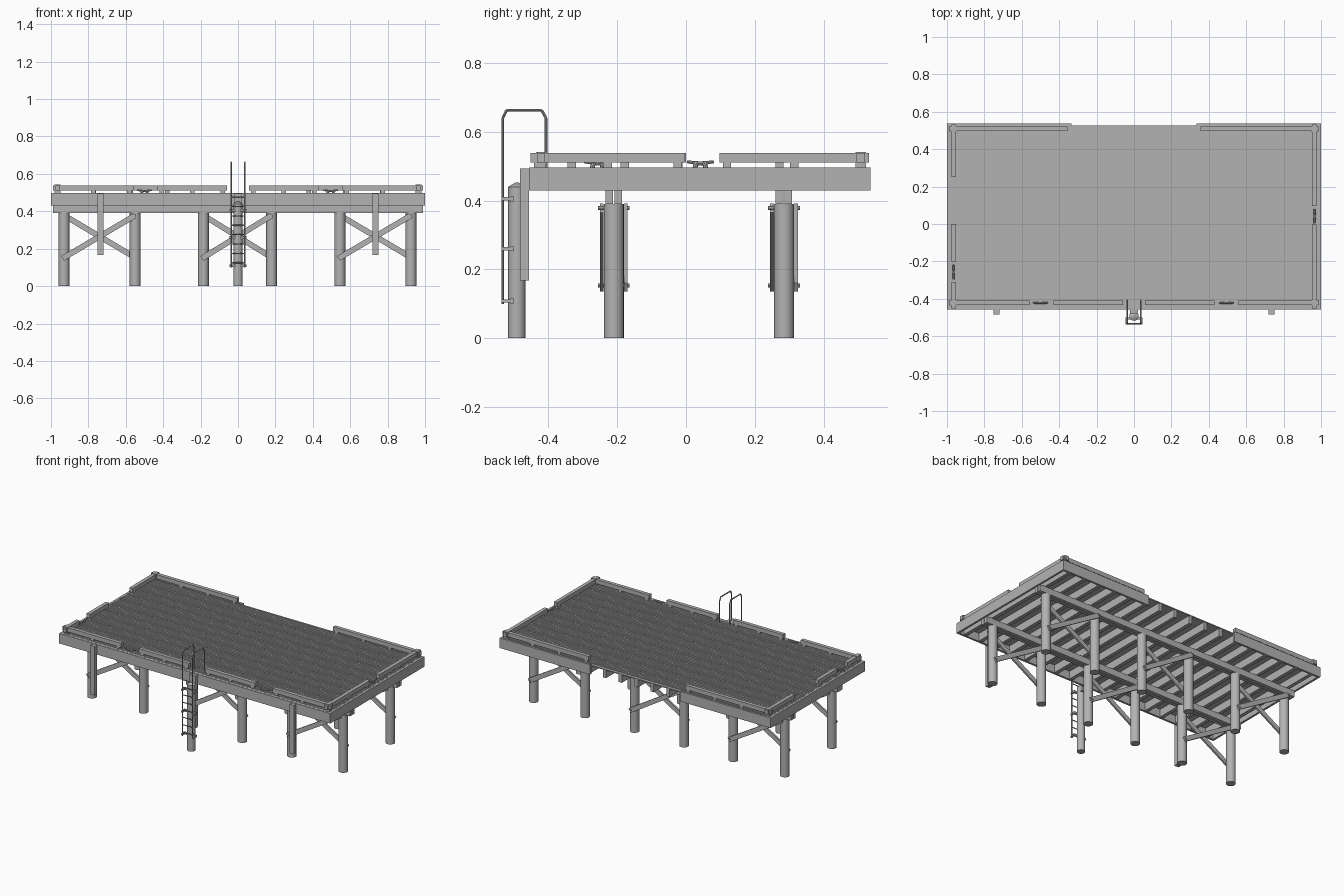
import bpy, bmesh, math
from mathutils import Matrix, Vector

if "Cube" in bpy.data.objects:
    bpy.data.objects.remove(bpy.data.objects["Cube"])

GREY = (0.45, 0.45, 0.45, 1)
mat = bpy.data.materials.new("weathered_grey")
mat.use_nodes = True
mat.diffuse_color = GREY
mat.node_tree.nodes["Principled BSDF"].inputs["Base Color"].default_value = GREY


def box(bm, x0, x1, y0, y1, z0, z1):
    size = Matrix.Diagonal((x1 - x0, y1 - y0, z1 - z0, 1))
    mid = Vector((x0 + x1, y0 + y1, z0 + z1)) / 2
    bmesh.ops.create_cube(bm, size=1, matrix=Matrix.Translation(mid) @ size)


def bar(bm, a, b, width, thick):
    """Flat plank between two points that share the same y."""
    a, b = Vector(a), Vector(b)
    d = b - a
    turn = Matrix.Rotation(-math.atan2(d.z, d.x), 4, "Y")
    size = Matrix.Diagonal((d.length, thick, width, 1))
    bmesh.ops.create_cube(bm, size=1, matrix=Matrix.Translation((a + b) / 2) @ turn @ size)


def rod(bm, a, b, r1, r2=None, sides=8):
    a, b = Vector(a), Vector(b)
    d = b - a
    turn = d.to_track_quat("Z", "Y").to_matrix().to_4x4()
    bmesh.ops.create_cone(bm, cap_ends=True, segments=sides, radius1=r1,
                          radius2=r1 if r2 is None else r2, depth=d.length,
                          matrix=Matrix.Translation((a + b) / 2) @ turn)


def finish(bm, name, smooth=False):
    mesh = bpy.data.meshes.new(name)
    bm.to_mesh(mesh)
    bm.free()
    mesh.materials.append(mat)
    obj = bpy.data.objects.new(name, mesh)
    bpy.context.collection.objects.link(obj)
    if smooth:
        bpy.ops.object.select_all(action="DESELECT")
        bpy.context.view_layer.objects.active = obj
        obj.select_set(True)
        bpy.ops.object.shade_smooth_by_angle(angle=math.radians(40))


FRONT, BACK, DECK = -0.457, 0.537, 0.497
ROWS = (-0.21, 0.285)
BAYS = ((-0.93, -0.55), (-0.185, 0.18), (0.545, 0.925))

# Support piles
bm = bmesh.new()
for y in ROWS:
    for bay in BAYS:
        for x in bay:
            rod(bm, (x, y, 0), (x, y, 0.39), 0.029, sides=24)
finish(bm, "support_piles", True)

# Twin cap beams resting on each pile row
bm = bmesh.new()
for y in ROWS:
    for s in (-1, 1):
        box(bm, -0.99, 0.99, y + s * 0.013 - 0.011, y + s * 0.013 + 0.011, 0.39, 0.432)
finish(bm, "cap_beams")

# One diagonal on each face of every bay, with bolts
bm = bmesh.new()
for y in ROWS:
    for x0, x1 in BAYS:
        for s in (-1, 1):
            lo, hi = (x0, x1) if s < 0 else (x1, x0)
            yb = y + s * 0.035
            bar(bm, (lo - 0.008 * -s * 1, yb, 0.148), (hi, yb, 0.378), 0.03, 0.011)
            for x, z in ((lo, 0.153), (hi, 0.378)):
                rod(bm, (x, y, z), (x, y + s * 0.046, z), 0.006)
finish(bm, "cross_braces")

# Joists across the deck
bm = bmesh.new()
for i in range(17):
    x = -0.94 + i * 0.1175
    box(bm, x - 0.012, x + 0.012, FRONT + 0.012, BACK - 0.012, 0.432, 0.486)
finish(bm, "joists")

# Rim boards, open in the middle of the back
bm = bmesh.new()
box(bm, -1, 1, FRONT, FRONT + 0.014, 0.43, DECK)
for s in (-1, 1):
    x0, x1 = sorted((s * 0.986, s))
    box(bm, x0, x1, FRONT + 0.014, BACK - 0.014, 0.43, DECK)
    x0, x1 = sorted((s * 0.333, s))
    box(bm, x0, x1, BACK - 0.014, BACK, 0.43, DECK)
finish(bm, "rim_boards")

# Deck planks over a thin base, with fine tread grooves
bm = bmesh.new()
box(bm, -0.986, 0.986, FRONT + 0.014, BACK - 0.01, 0.484, 0.491)
count = 11
pitch = (BACK - FRONT - 0.026) / count
for i in range(count):
    y = FRONT + 0.015 + i * pitch
    for k in range(5):
        w = (pitch - 0.014) / 5
        box(bm, -0.986, 0.986, y + k * w, y + (k + 1) * w - 0.004, 0.491, DECK)
finish(bm, "deck_planks")

# Curbs on spacer blocks
bm = bmesh.new()


def curb(along_x, a, b, c):
    def piece(p, q, z0, z1, h):
        if along_x:
            box(bm, p, q, c - h, c + h, z0, z1)
        else:
            box(bm, c - h, c + h, p, q, z0, z1)
    piece(a, b, 0.511, 0.539, 0.012)
    n = max(1, round((b - a) / 0.2))
    for i in range(n + 1):
        m = a + 0.022 + (b - a - 0.044) * i / n
        piece(m - 0.012, m + 0.012, DECK - 0.004, 0.511, 0.011)


for s in (-1, 1):
    for a, b in ((0.06, 0.43), (0.56, 0.99)):
        curb(True, *sorted((s * a, s * b)), -0.422)
    curb(True, *sorted((s * 0.355, s * 0.99)), 0.508)
for a, b in ((FRONT + 0.005, -0.31), (-0.2, 0), (0.25, BACK - 0.005)):
    curb(False, a, b, -0.965)
for a, b in ((FRONT + 0.005, -0.003), (0.097, BACK - 0.005)):
    curb(False, a, b, 0.965)
# Corner blocks
for x in (-0.965, 0.965):
    for y in (-0.422, 0.508):
        box(bm, x - 0.015, x + 0.015, y - 0.015, y + 0.015, DECK - 0.004, 0.542)
finish(bm, "curbs")

# Mooring cleats
bm = bmesh.new()
for x, y, d in ((-0.5, -0.422, Vector((1, 0, 0))), (0.495, -0.422, Vector((1, 0, 0))),
                (-0.965, -0.257, Vector((0, 1, 0))), (0.965, 0.042, Vector((0, 1, 0)))):
    c = Vector((x, y, 0.508))
    for s in (-1, 1):
        rod(bm, c + d * s * 0.016 - Vector((0, 0, 0.014)), c + d * s * 0.012, 0.007)
        rod(bm, c, c + d * s * 0.039 + Vector((0, 0, 0.005)), 0.006, 0.004)
finish(bm, "cleats", True)

# Front fender posts
bm = bmesh.new()
for x in (-0.735, 0.735):
    box(bm, x - 0.015, x + 0.015, -0.483, FRONT, 0.167, 0.494)
finish(bm, "fender_posts")

# Ladder pile with a pointed cap
bm = bmesh.new()
rod(bm, (0, -0.492, 0), (0, -0.492, 0.44), 0.025, sides=24)
rod(bm, (0, -0.492, 0.44), (0, -0.492, 0.453), 0.025, 0.004, 24)
box(bm, -0.022, 0.022, -0.48, FRONT, 0.4, 0.494)
finish(bm, "ladder_pile", True)

# Ladder with hooped handrails
bm = bmesh.new()
path = ((-0.533, 0.1), (-0.533, 0.64), (-0.522, 0.663), (-0.42, 0.663),
        (-0.407, 0.64), (-0.407, 0.49))
for x in (-0.037, 0.037):
    for p, q in zip(path, path[1:]):
        rod(bm, (x, *p), (x, *q), 0.004)
for i in range(8):
    z = 0.125 + i * 0.05
    rod(bm, (-0.037, -0.533, z), (0.037, -0.533, z), 0.003)
for z in (0.108, 0.26, 0.405):
    for x in (-0.04, 0.04):
        box(bm, x - 0.006, x + 0.006, -0.536, -0.5, z - 0.005, z + 0.005)
    box(bm, -0.046, 0.046, -0.51, -0.5, z - 0.007, z + 0.007)
finish(bm, "ladder", True)
